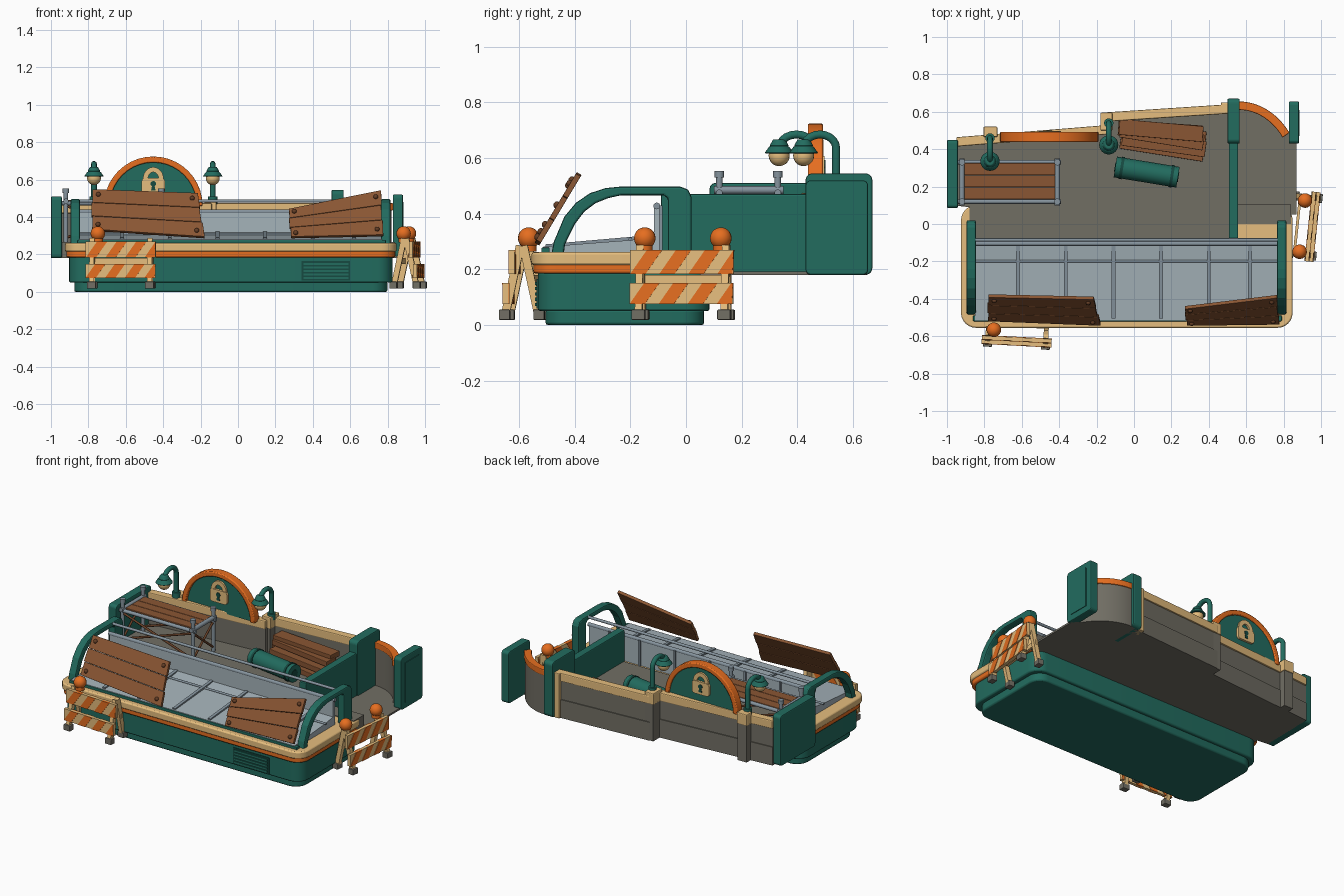
import bpy, bmesh, math
from mathutils import Vector, Matrix

if "Cube" in bpy.data.objects:
    bpy.data.objects.remove(bpy.data.objects["Cube"])

def material(name, r, g, b):
    m = bpy.data.materials.new(name)
    m.diffuse_color = [((c / 255 + 0.055) / 1.055) ** 2.4 for c in (r, g, b)] + [1]
    m.use_nodes = True
    m.node_tree.nodes["Principled BSDF"].inputs["Base Color"].default_value = m.diffuse_color
    return m

GREEN = material("green paint", 34, 108, 95)
DARK = material("dark green", 22, 74, 65)
ORANGE = material("orange paint", 230, 110, 32)
CREAM = material("cream paint", 230, 190, 126)
GREY = material("warm grey", 113, 110, 100)
PALE = material("pale blue grey", 165, 179, 186)
STEEL = material("steel", 134, 148, 158)
WOOD = material("wood", 138, 86, 51)
BOLT = material("dark wood", 100, 62, 38)
XF = Matrix()          # placement applied to every new part

def finish(name, bm, mat, bevel=0, smooth=False):
    bmesh.ops.recalc_face_normals(bm, faces=bm.faces[:])
    bm.transform(XF)
    me = bpy.data.meshes.new(name)
    bm.to_mesh(me)
    bm.free()
    me.materials.append(mat)
    ob = bpy.data.objects.new(name, me)
    bpy.context.collection.objects.link(ob)
    if bevel:
        b = ob.modifiers.new("bevel", 'BEVEL')
        b.width, b.segments, b.limit_method, b.angle_limit = bevel, 2, 'ANGLE', 0.8
    if smooth:
        bpy.ops.object.select_all(action='DESELECT')
        ob.select_set(True)
        bpy.context.view_layer.objects.active = ob
        bpy.ops.object.shade_smooth_by_angle(angle=0.7)
    return ob

def prism(name, pts, axis, a, b, mat, bevel=0, smooth=False):
    """Extrude a 2D outline along an axis; outline is (y,z), (x,z) or (x,y)."""
    put = {'x': lambda p, t: (t, p[0], p[1]), 'y': lambda p, t: (p[0], t, p[1]), 'z': lambda p, t: (p[0], p[1], t)}[axis]
    bm = bmesh.new()
    lo = [bm.verts.new(put(p, a)) for p in pts]
    hi = [bm.verts.new(put(p, b)) for p in pts]
    n = len(pts)
    bm.faces.new(lo)
    bm.faces.new(hi)
    for i in range(n):
        bm.faces.new((lo[i], lo[(i + 1) % n], hi[(i + 1) % n], hi[i]))
    return finish(name, bm, mat, bevel, smooth)

def box(name, x0, x1, y0, y1, z0, z1, mat, bevel=0):
    return prism(name, [(x0, y0), (x1, y0), (x1, y1), (x0, y1)], 'z', z0, z1, mat, bevel)

def rounded(x0, x1, y0, y1, r, n=6):
    out = []
    for cx, cy, s in ((x1 - r, y1 - r, 0), (x0 + r, y1 - r, 1), (x0 + r, y0 + r, 2), (x1 - r, y0 + r, 3)):
        out += [(cx + r * math.cos((s + i / n) * math.pi / 2), cy + r * math.sin((s + i / n) * math.pi / 2)) for i in range(n + 1)]
    return out

def arc(cx, cy, rx, ry, a0, a1, n=20):
    return [(cx + rx * math.cos(math.radians(a0 + (a1 - a0) * i / n)), cy + ry * math.sin(math.radians(a0 + (a1 - a0) * i / n))) for i in range(n + 1)]

def bar(name, p, q, w, mat, d=None):
    """Square beam, or a round rod when d is left out."""
    p, q = Vector(p), Vector(q)
    M = Matrix.Translation((p + q) / 2) @ (q - p).to_track_quat('Z', 'X').to_matrix().to_4x4()
    bm = bmesh.new()
    if d:
        bmesh.ops.create_cube(bm, size=1, matrix=M @ Matrix.Diagonal((w, d, (q - p).length, 1)))
    else:
        bmesh.ops.create_cone(bm, cap_ends=True, segments=16, radius1=w, radius2=w, depth=(q - p).length, matrix=M)
    return finish(name, bm, mat, 0, not d)

def ball(name, c, r, mat):
    bm = bmesh.new()
    bmesh.ops.create_uvsphere(bm, u_segments=18, v_segments=10, radius=r, matrix=Matrix.Translation(c))
    return finish(name, bm, mat, 0, True)

# Counter: plinth, body, orange and cream bands
for nm, g, z0, z1, m in (("counter_plinth", 0.05, 0, 0.055, GREEN), ("counter_body", 0.022, 0.05, 0.19, GREEN),
                         ("counter_orange_band", 0.007, 0.185, 0.222, ORANGE), ("counter_cream_rim", 0, 0.215, 0.262, CREAM)):
    prism(nm, rounded(-0.925 + g, 0.848 - g, -0.555 + g, 0.1 - g * 0.7, 0.08), 'z', z0, z1, m, 0.008, True)
box("vent_plate", 0.34, 0.6, -0.537, -0.52, 0.06, 0.165, DARK)
for i in range(5):
    box("vent_slat", 0.35, 0.59, -0.543, -0.53, 0.068 + i * 0.019, 0.079 + i * 0.019, GREEN)
box("case_sill", -0.86, 0.79, -0.52, -0.49, 0.25, 0.278, GREEN, 0.004)

# Display case: arched ends, tray, back panel, ribs and rails
outer = [(-0.485, 0.25), (-0.475, 0.3), (-0.437, 0.39), (-0.395, 0.44), (-0.345, 0.474), (-0.29, 0.492), (-0.24, 0.497),
         (-0.02, 0.497), (0.008, 0.487), (0.02, 0.46), (0.02, 0.25)]
inner = [(-0.065, 0.25), (-0.065, 0.455), (-0.08, 0.466), (-0.235, 0.466), (-0.28, 0.456), (-0.325, 0.438), (-0.365, 0.408), (-0.4, 0.362), (-0.435, 0.29), (-0.44, 0.25)]
for x in (-0.87, 0.79):
    prism("case_end_arch", outer + inner, 'x', x - 0.025, x + 0.025, GREEN, 0.008)
prism("case_tray", [(-0.515, 0.25), (-0.515, 0.281), (-0.2, 0.305), (-0.115, 0.318), (-0.115, 0.425), (-0.095, 0.425), (-0.095, 0.25)], 'x', -0.85, 0.77, PALE)
for x in (-0.62, -0.365, -0.11, 0.145, 0.4, 0.62):
    bar("tray_rib", (x, -0.505, 0.284), (x, -0.115, 0.318), 0.012, STEEL, 0.02)
    box("rear_rib", x - 0.006, x + 0.006, -0.098, -0.085, 0.26, 0.43, STEEL)
for y, z, r in ((-0.085, 0.486, 0.009), (-0.105, 0.428, 0.012), (-0.2, 0.308, 0.007)):
    bar("case_rail", (-0.86, y, z), (0.78, y, z), r, STEEL)

# Floors
prism("main_floor", [(-0.88, -0.08), (0.53, -0.08), (0.53, 0.6), (-0.13, 0.56), (-0.18, 0.49), (-0.95, 0.43), (-0.97, 0.1), (-0.88, 0.09)], 'z', 0.18, 0.266, GREY)
curve = arc(0.56, 0.25, 0.33, 0.4, 90, 38, 12)
curve_in = arc(0.56, 0.25, 0.295, 0.365, 38, 90, 12)
prism("side_floor", [(0.53, 0.05), (0.868, 0.05), (0.868, 0.46)] + curve[::-1] + [(0.53, 0.64)], 'z', 0.18, 0.192, GREY)
box("side_floor_step", 0.55, 0.84, 0, 0.105, 0.19, 0.267, GREY)

# Back walls with cream caps and pilasters
def wall(name, x0, y0, x1, y1, t, z0, z1, m, bevel=0):
    prism(name, [(x0, y0 - t), (x1, y1 - t), (x1, y1), (x0, y0)], 'z', z0, z1, m, bevel)
for a in ((-0.95, 0.455, -0.14, 0.52), (-0.15, 0.588, 0.52, 0.632)):
    wall("back_wall", *a, 0.035, 0.18, 0.43, GREY)
    x0, y0, x1, y1 = a
    wall("back_wall_ledge", x0, y0 + 0.006, x1, y1 + 0.006, 0.04, 0.18, 0.3, GREY)
    wall("back_wall_cap", x0, y0 + 0.009, x1, y1 + 0.009, 0.05, 0.42, 0.475, CREAM, 0.006)
for x0, x1, y0, y1 in ((-0.805, -0.73, 0.465, 0.52), (-0.18, -0.115, 0.5, 0.595)):
    box("pilaster", x0 + 0.005, x1 - 0.005, y0 + 0.005, y1 - 0.005, 0.18, 0.44, GREY)
    box("pilaster_cap", x0, x1, y0, y1, 0.42, 0.495, CREAM, 0.006)
box("cream_wall_end", 0.465, 0.51, 0.59, 0.65, 0.18, 0.475, CREAM, 0.005)
prism("curved_wall", curve + curve_in, 'z', 0.18, 0.44, GREY, 0, True)
prism("curved_wall_cap", arc(0.56, 0.25, 0.335, 0.405, 90, 36, 12) + arc(0.56, 0.25, 0.29, 0.36, 36, 90, 12), 'z', 0.435, 0.475, ORANGE, 0.005)

# Green partition and end posts
box("partition", 0.507, 0.557, -0.09, 0.45, 0.185, 0.47, GREEN, 0.006)
prism("partition_post", rounded(0.43, 0.67, 0.18, 0.545, 0.025), 'x', 0.5, 0.565, GREEN, 0.006)
prism("right_post", rounded(0.43, 0.655, 0.18, 0.52, 0.02), 'x', 0.828, 0.882, GREEN, 0.006)
box("right_post_panel", 0.88, 0.886, 0.47, 0.61, 0.22, 0.48, GREEN)
prism("left_post", rounded(0.085, 0.45, 0.18, 0.51, 0.02), 'x', -1, -0.942, GREEN, 0.006)

# Arched sign with a padlock emblem
SX, SZ = -0.453, 0.46
prism("sign_panel", arc(SX, SZ, 0.25, 0.25, 0, 180), 'y', 0.458, 0.483, GREEN)
prism("sign_rim", arc(SX, SZ, 0.264, 0.264, 0, 180) + arc(SX, SZ, 0.232, 0.232, 180, 0), 'y', 0.438, 0.493, ORANGE, 0.006, True)
prism("padlock_body", rounded(SX - 0.062, SX + 0.062, 0.525, 0.608, 0.018), 'y', 0.443, 0.498, CREAM)
prism("padlock_shackle", arc(SX, 0.605, 0.055, 0.062, 0, 180) + arc(SX, 0.605, 0.028, 0.035, 180, 0), 'y', 0.446, 0.495, CREAM)
prism("keyhole", arc(SX, 0.578, 0.015, 0.015, -60, 240, 10) + [(SX - 0.012, 0.542), (SX + 0.012, 0.542)], 'y', 0.44, 0.501, DARK)

# Gooseneck lamps
for x, yb, yf in ((-0.77, 0.46, 0.335), (-0.135, 0.54, 0.423)):
    path = [(yb, 0.48)] + arc((yb + yf) / 2, 0.635, (yb - yf) / 2, 0.05, 0, 180, 10) + [(yf, 0.625)]
    cu = bpy.data.curves.new("lamp_neck", 'CURVE')
    cu.dimensions, cu.bevel_depth, cu.bevel_resolution, cu.use_fill_caps = '3D', 0.015, 3, True
    sp = cu.splines.new('POLY')
    sp.points.add(len(path) - 1)
    for p, (y, z) in zip(sp.points, path):
        p.co = (x, y, z, 1)
    ob = bpy.data.objects.new("lamp_neck", cu)
    bpy.context.collection.objects.link(ob)
    cu.materials.append(GREEN)
    bpy.ops.object.select_all(action='DESELECT')
    ob.select_set(True)
    bpy.context.view_layer.objects.active = ob
    bpy.ops.object.convert(target='MESH')
    bar("lamp_foot", (x, yb, 0.47), (x, yb, 0.51), 0.025, GREEN)
    for nm, r1, r2, z, h in (("lamp_shade", 0.053, 0.035, 0.63, 0.026), ("lamp_collar", 0.035, 0.022, 0.655, 0.025)):
        bm = bmesh.new()
        bmesh.ops.create_cone(bm, cap_ends=True, segments=24, radius1=r1, radius2=r2, depth=h, matrix=Matrix.Translation((x, yf, z)))
        finish(nm, bm, GREEN, 0.004, True)
    ball("lamp_bulb", (x, yf, 0.609), 0.038, CREAM)

# Scaffold table
for x in (-0.92, -0.41):
    for y in (0.12, 0.33):
        bar("scaffold_post", (x, y, 0.25), (x, y, 0.55), 0.012, STEEL)
        bar("scaffold_knob", (x, y, 0.53), (x, y, 0.553), 0.017, STEEL)
    bar("scaffold_side_rail", (x, 0.1, 0.485), (x, 0.35, 0.485), 0.014, STEEL)
    for a, b in ((0.12, 0.33), (0.33, 0.12)):
        bar("scaffold_side_brace", (x, a, 0.29), (x, b, 0.46), 0.007, BOLT)
for y in (0.12, 0.33):
    bar("scaffold_long_rail", (-0.94, y, 0.475), (-0.39, y, 0.475), 0.012, STEEL)
    for a, b in ((-0.92, -0.41), (-0.41, -0.92)):
        bar("scaffold_brace", (a, y, 0.29), (b, y, 0.46), 0.007, BOLT)
for i in range(3):
    box("scaffold_plank", -0.908, -0.422, 0.132 + i * 0.065, 0.195 + i * 0.065, 0.47, 0.49, WOOD, 0.003)

# Plank pile and rolled mat
for x, y, z, r in ((0.15, 0.41, 0.28, -9), (0.16, 0.475, 0.28, -6), (0.14, 0.5, 0.32, -4), (0.16, 0.43, 0.32, -8), (0.15, 0.47, 0.36, -9), (0.145, 0.5, 0.385, -5)):
    XF = Matrix.Translation((x, y, z)) @ Matrix.Rotation(math.radians(r), 4, 'Z')
    box("pile_plank", -0.225, 0.225, -0.042, 0.042, -0.017, 0.017, WOOD, 0.003)
XF = Matrix()
bar("mat_roll", (-0.1, 0.305, 0.32), (0.235, 0.25, 0.32), 0.056, GREEN)
for t in (0.08, 0.88):
    a = Vector((-0.1, 0.305, 0.32)).lerp((0.235, 0.25, 0.32), t)
    bar("mat_band", a, a + Vector((0.015, -0.0025, 0)), 0.06, DARK)
bar("mat_core", (-0.103, 0.3055, 0.32), (0.238, 0.2495, 0.32), 0.025, DARK)

# Boards leaning over the counter front
def leaning(tl, tr, br, bl):
    n = Vector((0, -0.857, 0.514))
    def at(u, v):
        x, z = Vector(tl).lerp(tr, u).lerp(Vector(bl).lerp(br, u), v)
        return Vector((x, -0.525 + (z - 0.29) * 0.6, z))
    for i, s in enumerate((0.0, 0.006, -0.004)):
        quad = [at(0.005 - s, i / 3 + 0.003), at(1 - s, i / 3 + 0.003), at(1 - s, i / 3 + 0.33), at(0.005 - s, i / 3 + 0.33)]
        bm = bmesh.new()
        f = bm.faces.new([bm.verts.new(p) for p in quad])
        ext = bmesh.ops.extrude_face_region(bm, geom=[f])
        bmesh.ops.translate(bm, verts=[v for v in ext['geom'] if isinstance(v, bmesh.types.BMVert)], vec=n * 0.02)
        finish("leaning_plank", bm, WOOD, 0.002)
    for u in (0.06, 0.94):
        for v in (0.13, 0.87):
            ball("board_bolt", at(u, v) + n * 0.02, 0.013, BOLT)
leaning((-0.78, 0.54), (-0.215, 0.52), (-0.18, 0.285), (-0.785, 0.325))
leaning((0.27, 0.435), (0.765, 0.535), (0.775, 0.295), (0.28, 0.285))

# Striped barricades
def barricade(x, y, turn, lights):
    global XF
    XF = Matrix.Translation((x, y, 0)) @ Matrix.Rotation(math.radians(turn), 4, 'Z')
    for lx in (-0.155, 0.155):
        for s in (-1, 1):
            bar("barricade_leg", (lx, s * 0.006, 0.285), (lx, s * 0.06, 0.035), 0.03, CREAM, 0.026)
            box("barricade_foot", lx - 0.024, lx + 0.024, s * 0.062 - 0.02, s * 0.062 + 0.02, 0.018, 0.055, GREY, 0.004)
    for by, z0, z1 in ((-0.034, 0.183, 0.27), (-0.056, 0.075, 0.15)):
        box("barricade_board", -0.187, 0.187, by - 0.01, by + 0.01, z0, z1, CREAM)
        h = z1 - z0
        for k in range(4):
            c = -0.187 + k * 0.105
            cl = lambda v: max(-0.187, min(0.187, v))
            prism("barricade_stripe", [(cl(c), z0), (cl(c + 0.055), z0), (cl(c + 0.055 + h * 0.7), z1), (cl(c + h * 0.7), z1)], 'y', by - 0.013, by + 0.013, ORANGE)
    box("barricade_back_bar", -0.17, 0.17, 0.03, 0.045, 0.15, 0.18, CREAM)
    for lx in lights:
        bar("light_base", (lx, 0.01, 0.265), (lx, 0.01, 0.29), 0.028, ORANGE)
        ball("warning_light", (lx, 0.01, 0.312), 0.039, ORANGE)
    XF = Matrix()
barricade(-0.625, -0.582, -3, (-0.125,))
barricade(0.91, -0.01, 84, (-0.14, 0.135))
